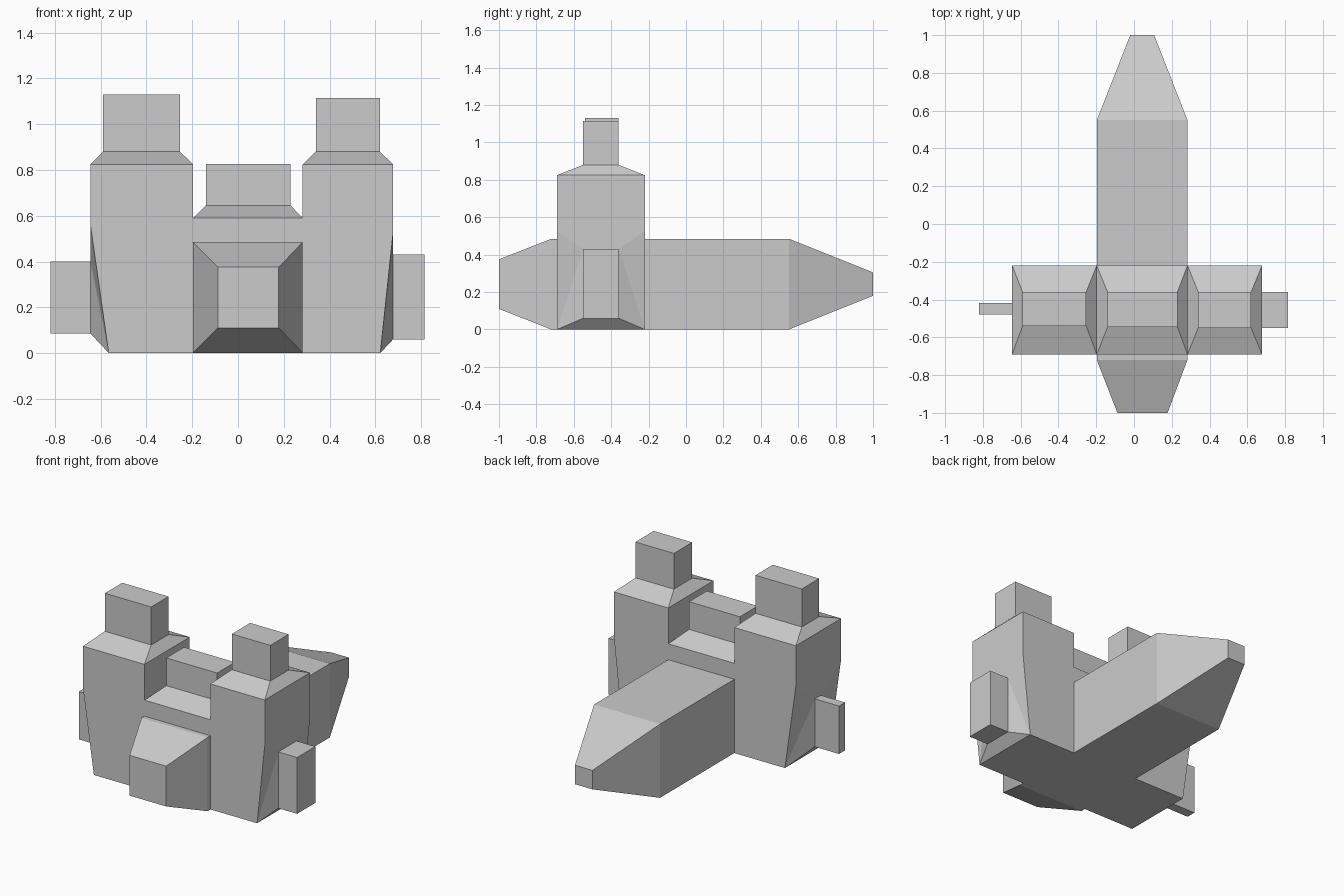
import bpy, bmesh
from mathutils import Vector

if "Cube" in bpy.data.objects:
    bpy.data.objects.remove(bpy.data.objects["Cube"])

FRONT, BACK = -0.69, -0.22
bm = bmesh.new()


def grow(face, box, split=False):
    """Extrude a rectangular face onto the box ((x0,x1),(y0,y1),(z0,z1)); returns the new cap."""
    old = list(face.verts)
    mid = [(min(v.co[a] for v in old) + max(v.co[a] for v in old)) / 2 for a in range(3)]
    new = [bm.verts.new([box[a][v.co[a] > mid[a]] for a in range(3)]) for v in old]
    bm.faces.remove(face)
    for i in range(4):
        j = (i + 1) % 4
        side = bm.faces.new((old[i], old[j], new[j], new[i]))
        # upright twisted sides fold from the outer bottom to the inner top
        if split and abs(old[i].co.y - old[j].co.y) < 1e-4:
            low, high = (i, j) if old[i].co.z < old[j].co.z else (j, i)
            bmesh.utils.face_split(side, old[low], new[high])
    return bm.faces.new(new)


# Main body: twin-tower outline swept from front to back
outline = [(-0.565, 0), (-0.197, 0), (0.283, 0), (0.622, 0), (0.678, 0.53), (0.678, 0.825),
           (0.283, 0.825), (0.283, 0.59), (-0.197, 0.59), (-0.197, 0.825), (-0.645, 0.825), (-0.645, 0.56)]
n = len(outline)
front = [bm.verts.new((x, FRONT, z)) for x, z in outline]
back = [bm.verts.new((x, BACK, z)) for x, z in outline]
sides = [bm.faces.new((front[i], front[(i + 1) % n], back[(i + 1) % n], back[i])) for i in range(n)]
ends = [bm.faces.new(front), bm.faces.new(back[::-1])]

# Nose and tail: cut their footprint out of the end walls, then extrude and taper
W = (-0.197, 0.283)
H = (0, 0.485)
for wall, ring, y1, y2, xs, zs in (
        (ends[0], front, -0.72, -1.0, (-0.088, 0.178), (0.11, 0.375)),
        (ends[1], back, 0.55, 1.0, (-0.02, 0.107), (0.18, 0.305))):
    y = ring[0].co.y
    bmesh.utils.face_split(wall, ring[1], ring[2],
                           coords=[Vector((W[0], y, H[1])), Vector((W[1], y, H[1]))])
    foot = next(f for f in ring[1].link_faces
                if len(f.verts) == 4 and all(abs(v.co.y - y) < 1e-5 for v in f.verts))
    foot = grow(foot, (W, (y1, y1), H))
    grow(foot, (xs, (y2, y2), zs))

# Chimneys on both towers and the saddle: sloped shoulder, then a straight block
for i, xs, ys, z1, z2 in ((5, (0.34, 0.62), (-0.55, -0.36), 0.88, 1.115),
                          (7, (-0.14, 0.23), (-0.545, -0.36), 0.645, 0.827),
                          (9, (-0.59, -0.253), (-0.54, -0.36), 0.88, 1.13)):
    shoulder = grow(sides[i], (xs, ys, (z1, z1)))
    grow(shoulder, (xs, ys, (z2, z2)))

# Side pods on the slanted lower flanks
for i, x1, x2, ys, zs in ((3, 0.678, 0.815, (-0.55, -0.36), (0.06, 0.43)),
                          (11, -0.645, -0.82, (-0.48, -0.418), (0.085, 0.40))):
    pad = grow(sides[i], ((x1, x1), ys, zs), split=True)
    grow(pad, ((x2, x2), ys, zs))

bmesh.ops.recalc_face_normals(bm, faces=bm.faces[:])
mesh = bpy.data.meshes.new("twin_tower_body")
bm.to_mesh(mesh)
bm.free()
bpy.context.collection.objects.link(bpy.data.objects.new("twin_tower_body", mesh))
